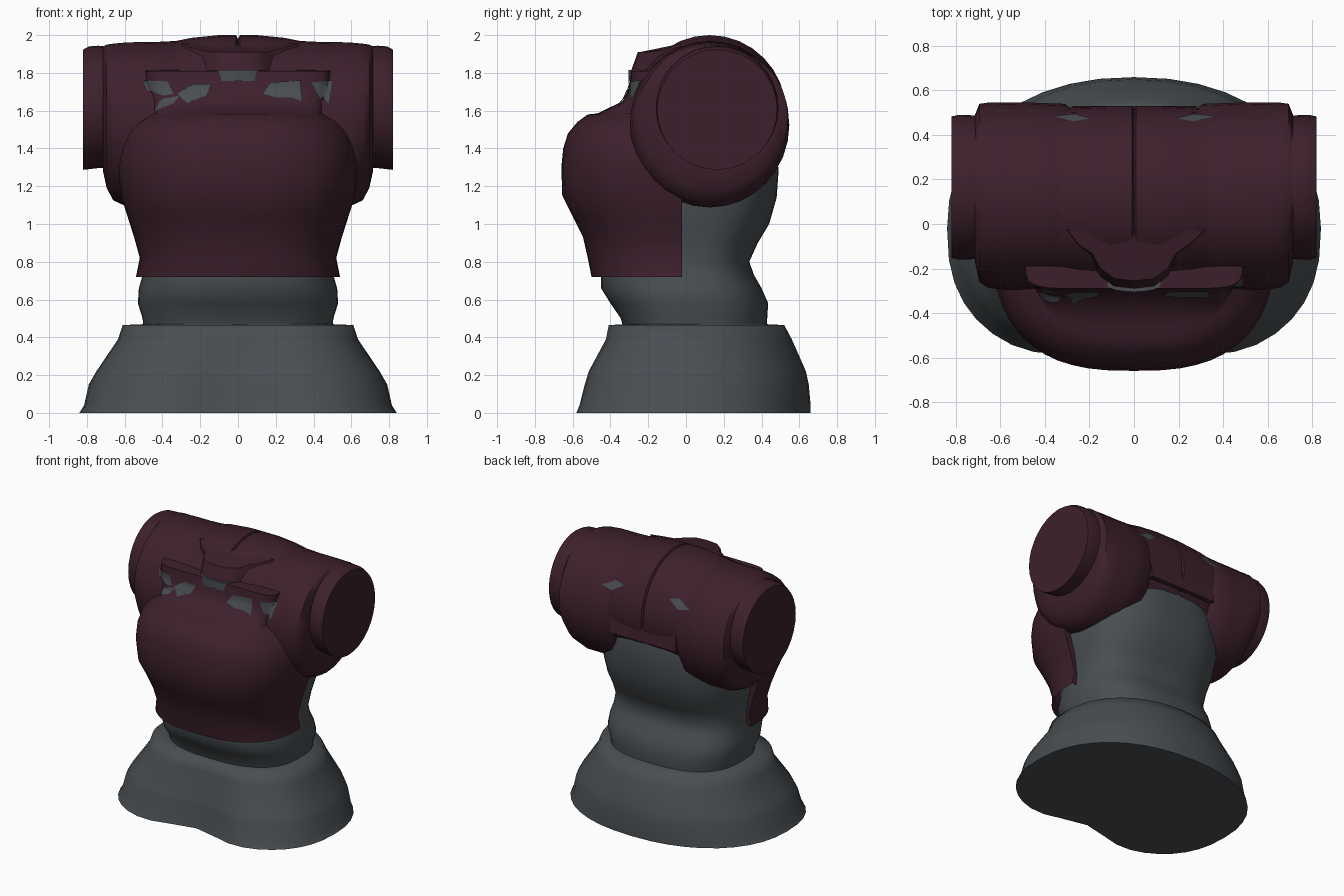
import bpy, bmesh, math
from mathutils import Vector
from mathutils.bvhtree import BVHTree

if "Cube" in bpy.data.objects:
    bpy.data.objects.remove(bpy.data.objects["Cube"])


def material(name, rgb):
    m = bpy.data.materials.new(name)
    m.diffuse_color = (*rgb, 1)
    m.use_nodes = True
    m.node_tree.nodes["Principled BSDF"].inputs["Base Color"].default_value = m.diffuse_color
    return m


MAROON = material("dark maroon", (0.047, 0.0145, 0.025))
GREY = material("slate grey", (0.066, 0.076, 0.084))


def finish(bm, name, mat, angle=40):
    mesh = bpy.data.meshes.new(name)
    bmesh.ops.recalc_face_normals(bm, faces=bm.faces)
    bm.to_mesh(mesh)
    bm.free()
    ob = bpy.data.objects.new(name, mesh)
    bpy.context.collection.objects.link(ob)
    mesh.materials.append(mat)
    bpy.ops.object.select_all(action='DESELECT')
    ob.select_set(True)
    bpy.context.view_layer.objects.active = ob
    bpy.ops.object.shade_smooth_by_angle(angle=math.radians(angle))
    return ob


def loft(name, rings, mat, closed=True, angle=40):
    """Skin a list of point rings; closed rings get end caps."""
    bm = bmesh.new()
    rows = [[bm.verts.new(p) for p in r] for r in rings]
    n = len(rows[0])
    for a, b in zip(rows, rows[1:]):
        for i in range(n if closed else n - 1):
            j = (i + 1) % n
            bm.faces.new((a[i], a[j], b[j], b[i]))
    if closed:
        bm.faces.new(rows[0])
        bm.faces.new(rows[-1])
    return finish(bm, name, mat, angle)


def power(v, n):
    return math.copysign(abs(v) ** (2 / n), v)


def level(z, w, front, back, yc=0.0, n=2.4, dent=0.0, seg=40, nb=None):
    """Horizontal rounded ring, with an optional hollow in the front."""
    pts = []
    for i in range(seg):
        t = 2 * math.pi * i / seg
        k = n if math.sin(t) < 0 else (nb or n)
        x, s = w * power(math.cos(t), k), power(math.sin(t), k)
        y = yc + s * ((back - yc) if s > 0 else (yc - front))
        if s < 0:
            y += dent * math.exp(-(x / (0.35 * w)) ** 2)
        pts.append((x, y, z))
    return pts


def upright(x, yc, zc, ry, rz, seg=32):
    """Ring standing across the x axis."""
    return [(x, yc + ry * math.cos(2 * math.pi * i / seg),
             zc + rz * math.sin(2 * math.pi * i / seg)) for i in range(seg)]


# Flared skirt with a hollow front
loft("skirt", [level(z, w, f, b, -0.02, 2.5, d, nb=2.2) for z, w, f, b, d in (
    (0, .84, -.645, .66, .14), (.04, .815, -.625, .66, .13), (.15, .79, -.59, .65, .11),
    (.22, .75, -.565, .635, .10), (.39, .635, -.455, .56, .05), (.465, .61, -.437, .52, .04),
    (.47, .49, -.32, .42, .02))], GREY, angle=85)

# Torso with a pinched waist
loft("torso", [level(z, w, f, b, .03, 2.6) for z, w, f, b in (
    (.44, .50, -.33, .43), (.5, .505, -.345, .43), (.58, .53, -.40, .435), (.66, .525, -.45, .40),
    (.73, .505, -.45, .36), (.80, .50, -.45, .335), (.90, .51, -.45, .38), (1.0, .53, -.46, .44),
    (1.14, .55, -.48, .48), (1.28, .55, -.48, .49), (1.42, .54, -.42, .48), (1.55, .48, -.3, .44),
    (1.7, .38, -.2, .38), (1.85, .2, -.08, .28))], GREY, angle=60)


# Chest shell: open half rings with returns, a lip and an upper breast band
def half(z, w, front, n):
    pts = [(w - .045, -.02, z)]
    for i in range(29):
        t = math.pi * i / 28
        pts.append((w * power(math.cos(t), n), -.02 + (front + .02) * power(math.sin(t), n), z))
    return pts + [(.045 - w, -.02, z)]


chest = loft("chest_shell", [half(*r) for r in (
    (.72, .54, -.50, 2.6), (.82, .52, -.52, 2.6), (.93, .55, -.545, 2.6), (1.04, .585, -.60, 2.6),
    (1.15, .62, -.655, 2.7), (1.3, .64, -.66, 2.7), (1.40, .63, -.65, 2.7), (1.48, .60, -.625, 2.7),
    (1.54, .55, -.575, 2.7), (1.58, .49, -.52, 2.6), (1.585, .48, -.47, 3), (1.65, .48, -.335, 5),
    (1.72, .49, -.30, 7), (1.81, .49, -.29, 9), (1.815, .48, -.17, 9))], MAROON, closed=False, angle=45)

# Shoulder bridge with a groove down the middle
bridge = loft("shoulder_bridge", [upright(x, .125, 1.59, r, r - .005 + e) for x, r, e in (
    (-.42, .385, -.02), (-.25, .40, 0), (-.1, .405, .01), (-.01, .405, .01), (0, .39, .005),
    (.01, .405, .01), (.1, .405, .01), (.25, .40, 0), (.42, .385, -.02))], MAROON, angle=50)
blockers = [chest, bridge]

for side, s in (("left", -1), ("right", 1)):
    # Large rounded shoulder guard
    blockers.append(loft(side + "_shoulder", [upright(s * x, *r) for x, *r in (
        (.27, .125, 1.55, .385, .405), (.31, .125, 1.535, .415, .435), (.45, .125, 1.525, .42, .438),
        (.58, .125, 1.525, .422, .437), (.66, .13, 1.54, .415, .415), (.695, .14, 1.57, .40, .38),
        (.715, .16, 1.61, .33, .33))], MAROON, angle=45))
    # Outer cap disc
    loft(side + "_shoulder_cap", [upright(s * x, .165, zc, r, r) for x, zc, r in (
        (.68, 1.62, .32), (.74, 1.62, .324), (.79, 1.615, .325), (.82, 1.605, .318))], MAROON, angle=35)

# Back panel below the bridge
bm = bmesh.new()
bmesh.ops.create_cube(bm, size=1)
for v in bm.verts:
    low = v.co.z < 0
    v.co = (v.co.x * .56, .53 if v.co.y > 0 else .3, 1.43 if low else 1.72)
    if not low and v.co.y > .4:
        v.co.y = .50
finish(bm, "back_panel", MAROON)

# Collar block, wide behind and narrow in front, rising over the bridge
outline = [(-.30, -.025), (0, -.04), (.32, -.025), (.25, -.09), (.19, -.13), (.15, -.20), (.09, -.245),
           (0, -.255), (-.09, -.245), (-.15, -.20), (-.19, -.13), (-.25, -.09)]
loft("collar", [[(x, y - drop, z + lift * max(0, (y + .16) / .13)) for x, y in outline]
                for z, drop, lift in ((1.80, .04, 0), (1.91, 0, .045))], MAROON)

# Clasp under the collar
arc = [(.12 * math.sin(a), -.275 - .03 * math.cos(a)) for a in [math.pi * (i / 8 - .5) for i in range(9)]]
clasp = [(-.12, -.2)] + arc + [(.12, -.2)]
loft("collar_clasp", [[(x, y, z) for x, y in clasp] for z in (1.757, 1.816)], GREY)

# Worn grey patches laid on the surface
trees = []
for ob in blockers:
    trees.append(BVHTree.FromPolygons([v.co for v in ob.data.vertices],
                                      [p.vertices for p in ob.data.polygons]))


def patch(name, pts, direction):
    """Drop a flat outline along a direction until it meets the armour."""
    d = Vector(direction)
    bm = bmesh.new()
    bm.faces.new([bm.verts.new((x, -2, h) if d.y else (x, h, 3)) for x, h in pts])
    bmesh.ops.triangulate(bm, faces=bm.faces)
    bmesh.ops.subdivide_edges(bm, edges=bm.edges, cuts=4, use_grid_fill=True)
    for v in bm.verts:
        hits = [h for h in (t.ray_cast(v.co, d) for t in trees) if h[0]]
        if hits:
            v.co = min(hits, key=lambda h: h[3])[0] - d * .008
    finish(bm, name, GREY)


FORWARD, DOWN = (0, 1, 0), (0, 0, -1)
patch("left_outer_patch", [(-.50, 1.76), (-.37, 1.755), (-.34, 1.69), (-.40, 1.68), (-.48, 1.71)], FORWARD)
patch("left_lower_patch", [(-.44, 1.60), (-.34, 1.64), (-.31, 1.68), (-.41, 1.66)], FORWARD)
patch("left_inner_patch", [(-.32, 1.69), (-.24, 1.74), (-.14, 1.74), (-.17, 1.68), (-.27, 1.64)], FORWARD)
patch("right_inner_patch", [(.13, 1.69), (.17, 1.75), (.33, 1.76), (.34, 1.65), (.28, 1.67), (.2, 1.67)], FORWARD)
patch("right_outer_patch", [(.39, 1.75), (.50, 1.76), (.47, 1.69), (.48, 1.64), (.43, 1.67)], FORWARD)
for side, s in (("left", -1), ("right", 1)):
    patch(side + "_back_patch", [(s * .19, .475), (s * .27, .495), (s * .37, .485), (s * .27, .46)], DOWN)
